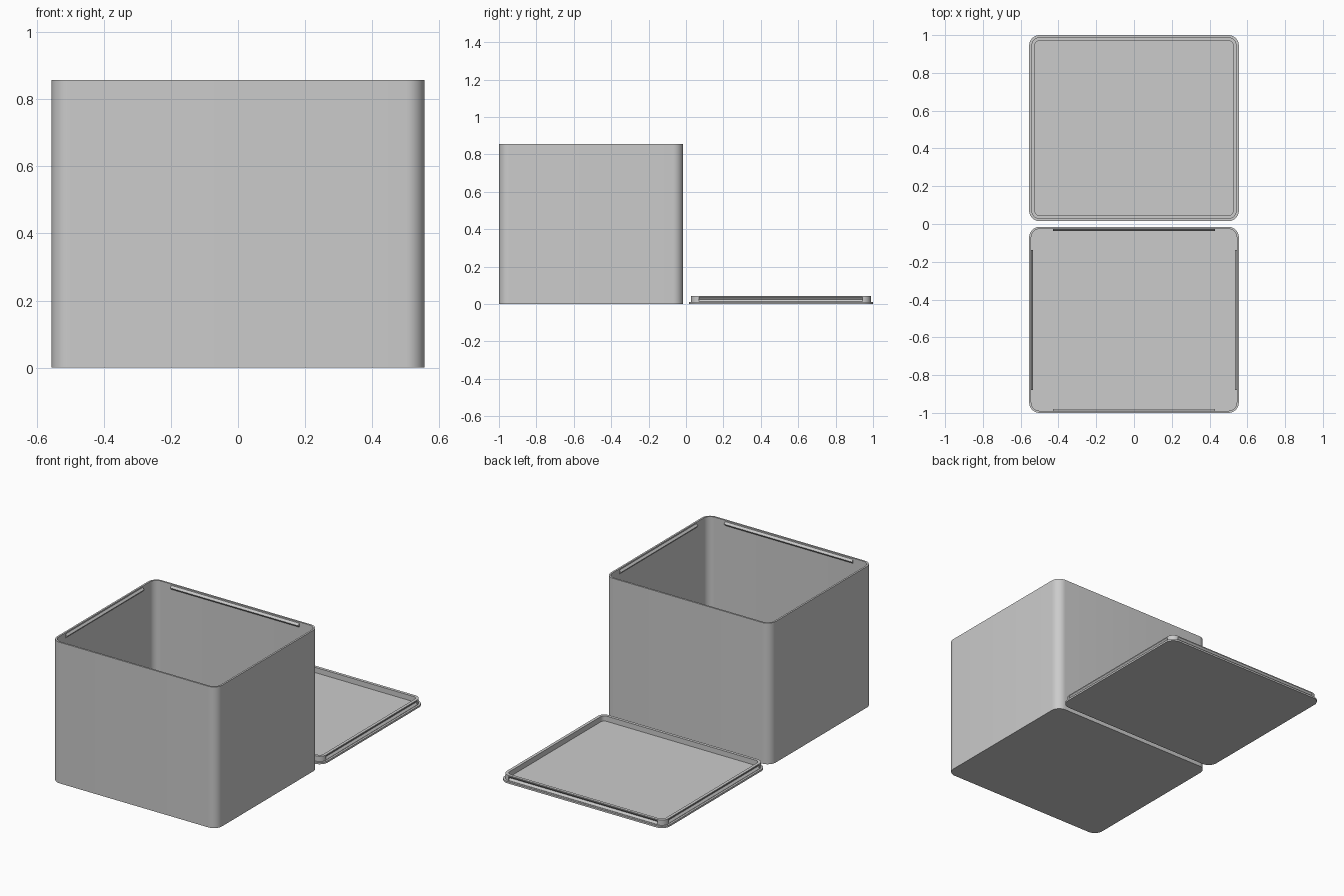
import bpy, bmesh, math
from mathutils import Matrix, Vector

if "Cube" in bpy.data.objects:
    bpy.data.objects.remove(bpy.data.objects["Cube"])

HX, HY, R = 0.555, 0.4925, 0.055   # half footprint and corner radius
CY = 0.5075                        # distance of each body from the centre line
H, WALL, PLATE = 0.857, 0.011, 0.011

grey = bpy.data.materials.new("light grey plastic")
grey.diffuse_color = (0.6, 0.6, 0.6, 1)
grey.use_nodes = True
grey.node_tree.nodes["Principled BSDF"].inputs["Base Color"].default_value = grey.diffuse_color


def finish(name, bm, smooth=True):
    bmesh.ops.recalc_face_normals(bm, faces=bm.faces[:])
    mesh = bpy.data.meshes.new(name)
    bm.to_mesh(mesh)
    bm.free()
    mesh.materials.append(grey)
    ob = bpy.data.objects.new(name, mesh)
    bpy.context.collection.objects.link(ob)
    if smooth:
        bpy.ops.object.select_all(action='DESELECT')
        ob.select_set(True)
        bpy.context.view_layer.objects.active = ob
        bpy.ops.object.shade_smooth_by_angle(angle=math.radians(30))
    return ob


def rounded_shell(name, cy, profile, seg=10):
    """Skin rounded rectangles given as (inset, z), capping both ends."""
    bm = bmesh.new()
    loops = []
    for inset, z in profile:
        r, loop = R - inset, []
        for k, (sx, sy) in enumerate(((1, 1), (-1, 1), (-1, -1), (1, -1))):
            for i in range(seg + 1):
                a = math.pi / 2 * (k + i / seg)
                loop.append(bm.verts.new((sx * (HX - R) + r * math.cos(a),
                                          cy + sy * (HY - R) + r * math.sin(a), z)))
        loops.append(loop)
    n = len(loops[0])
    for a, b in zip(loops, loops[1:]):
        for i in range(n):
            j = (i + 1) % n
            bm.faces.new((a[i], a[j], b[j], b[i]))
    bm.faces.new(loops[0][::-1])
    bm.faces.new(loops[-1])
    return finish(name, bm)


def side_prisms(name, cy, inset, section, cut_x, cut_y):
    """One prism along each side; section is (inward depth, z) points."""
    bm = bmesh.new()
    for k in range(4):
        half, reach = ((cut_x, HY), (cut_y, HX))[k % 2]
        turn = Matrix.Translation((0, cy, 0)) @ Matrix.Rotation(k * math.pi / 2, 4, 'Z')
        ends = [[bm.verts.new(turn @ Vector((x, -(reach - inset - d), z)))
                 for d, z in section] for x in (-half, half)]
        n = len(section)
        bm.faces.new(ends[0])
        bm.faces.new(ends[1][::-1])
        for i in range(n):
            j = (i + 1) % n
            bm.faces.new((ends[0][i], ends[1][i], ends[1][j], ends[0][j]))
    return finish(name, bm, smooth=False)


# Open box with thin walls
rounded_shell("box", -CY, [(0, 0), (0, H), (WALL, H), (WALL, WALL)])

# Snap ridges inside the rim
side_prisms("snap_ridges", -CY, WALL,
            [(-0.002, H - 0.008), (0, H - 0.008), (0.010, H - 0.020),
             (0, H - 0.032), (-0.002, H - 0.032)], 0.43, 0.37)

# Upturned lid: plate with a raised lip
lid = rounded_shell("lid", CY, [(0, 0), (0, PLATE), (0.012, PLATE),
                                (0.012, 0.043), (0.030, 0.043), (0.030, PLATE)])

# V grooves cut in the outside of the lip
cutter = side_prisms("groove_cutter", CY, 0.012,
                     [(-0.01, 0.013), (0, 0.013), (0.010, 0.025),
                      (0, 0.037), (-0.01, 0.037)], HX - R, HY - R)
cutter.hide_render = True
cutter.hide_viewport = True
cut = lid.modifiers.new("grooves", 'BOOLEAN')
cut.operation = 'DIFFERENCE'
cut.solver = 'EXACT'
cut.object = cutter
